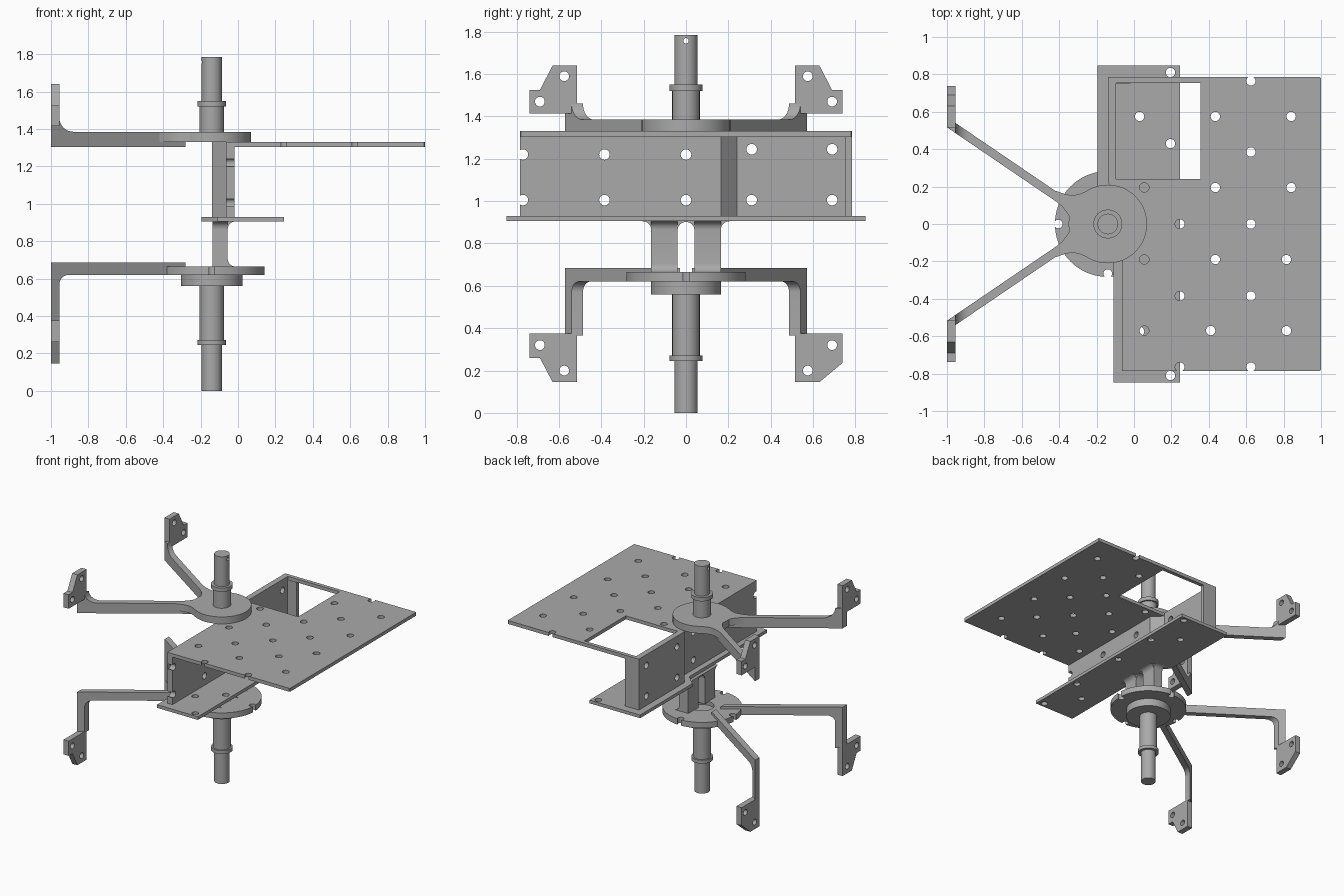
import bpy, bmesh, math
from mathutils import Vector

if "Cube" in bpy.data.objects:
    bpy.data.objects.remove(bpy.data.objects["Cube"], do_unlink=True)

grey = bpy.data.materials.new("machined_grey")
grey.use_nodes = True
grey.diffuse_color = (0.4, 0.4, 0.4, 1)
grey.node_tree.nodes["Principled BSDF"].inputs["Base Color"].default_value = (0.4, 0.4, 0.4, 1)

AXIS_X = -0.14                      # shaft centre line
PLACE = {"x": lambda a, b, h: Vector((h, a, b)),
         "y": lambda a, b, h: Vector((a, h, b)),
         "z": lambda a, b, h: Vector((a, b, h))}


def add_prism(bm, pts, axis, lo, hi, shift=lambda v: v):
    """Extrude a 2D outline along an axis into an existing bmesh."""
    rings = [[bm.verts.new(shift(PLACE[axis](a, b, h))) for a, b in pts] for h in (lo, hi)]
    n = len(pts)
    bm.faces.new(rings[0])
    bm.faces.new(rings[1][::-1])
    for i in range(n):
        j = (i + 1) % n
        bm.faces.new((rings[0][i], rings[1][i], rings[1][j], rings[0][j]))


def finish(name, bm, smooth=True):
    bmesh.ops.recalc_face_normals(bm, faces=bm.faces)
    mesh = bpy.data.meshes.new(name)
    bm.to_mesh(mesh)
    bm.free()
    mesh.materials.append(grey)
    obj = bpy.data.objects.new(name, mesh)
    bpy.context.collection.objects.link(obj)
    bpy.ops.object.select_all(action="DESELECT")
    obj.select_set(True)
    bpy.context.view_layer.objects.active = obj
    if smooth:
        bpy.ops.object.shade_smooth_by_angle(angle=math.radians(30))
    return obj


def prism(name, pts, axis, lo, hi, shift=lambda v: v):
    bm = bmesh.new()
    add_prism(bm, pts, axis, lo, hi, shift)
    return finish(name, bm)


def arc(cx, cy, r, a0=0, a1=360, n=8):
    angles = [math.radians(a0 + (a1 - a0) * i / n) for i in range(n + 1)]
    return [(cx + r * math.cos(a), cy + r * math.sin(a)) for a in angles]


def circle(cx, cy, r, n=24):
    return arc(cx, cy, r, n=n)[:-1]


def rect(a0, a1, b0, b1):
    return [(a0, b0), (a1, b0), (a1, b1), (a0, b1)]


def cut(obj, outlines, axis, lo, hi):
    """Cut every outline through the part."""
    bm = bmesh.new()
    for pts in outlines:
        add_prism(bm, pts, axis, lo, hi)
    cutter = finish("cutter", bm, False)
    cutter.hide_render = True
    mod = obj.modifiers.new("holes", "BOOLEAN")
    mod.object, mod.operation, mod.solver = cutter, "DIFFERENCE", "EXACT"
    bpy.ops.object.select_all(action="DESELECT")
    bpy.context.view_layer.objects.active = obj
    obj.select_set(True)
    bpy.ops.object.modifier_apply(modifier=mod.name)
    bpy.data.objects.remove(cutter, do_unlink=True)


def lathe(name, profile, n=48):
    """Turned part around the shaft axis from (radius, z) steps."""
    bm = bmesh.new()
    rings = [[bm.verts.new((x, y, z)) for x, y in circle(AXIS_X, 0, r, n)] for r, z in profile]
    for low, high in zip(rings, rings[1:]):
        for i in range(n):
            j = (i + 1) % n
            bm.faces.new((low[i], low[j], high[j], high[i]))
    bm.faces.new(rings[0][::-1])
    bm.faces.new(rings[-1])
    return finish(name, bm)


# Turned shafts, collars and discs
upper = lathe("upper_shaft_and_disc", [(.21, 1.33), (.21, 1.385), (.065, 1.385), (.065, 1.52),
              (.077, 1.52), (.077, 1.55), (.055, 1.55), (.055, 1.785)])
cut(upper, [circle(0, 1.757, .013, 16)], "x", -1, 1)
lower = lathe("lower_shaft_and_disc", [(.055, 0), (.055, .245), (.077, .245), (.077, .272), (.065, .272),
              (.065, .56), (.165, .56), (.165, .62), (.283, .62), (.283, .665)])
notches = [circle(AXIS_X + .265 * math.cos(a), .265 * math.sin(a), .023)
           for a in (0, math.pi / 2, math.pi, -math.pi / 2)]
cut(lower, notches, "z", .61, .7)
cut(lower, [circle(AXIS_X, 0, .085, 32)], "z", .635, .7)

# Shelf with stepped edge, window and staggered holes
shelf = prism("shelf_plate", [(-.065, -.785), (.995, -.785), (1, -.78), (1, .78), (.995, .785),
              (-.14, .785), (-.14, .221), (-.065, .146)], "z", 1.303, 1.33)
rows = {.765: [.625], .575: [.435, .84], .385: [.625], .195: [.055, .435, .84], 0: [.245, .625],
        -.19: [.055, .435, .815], -.385: [.245, .625], -.57: [.055, .41, .815], -.765: [.245, .625]}
holes = [circle(x, y, .025) for y, xs in rows.items() for x in xs]
cut(shelf, holes + [rect(-.095, .355, .24, .755)], "z", 1.2, 1.4)

# Upright wall with a diagonal jog, and its end flange
wall = prism("upright_wall", [(-.065, -.785), (-.02, -.785), (-.02, .165), (-.095, .24), (-.095, .785),
             (-.14, .785), (-.14, .221), (-.065, .146)], "z", .93, 1.303)
wall_holes = [circle(y, z, .025) for y in (-.77, -.385, 0) for z in (1.005, 1.22)]
wall_holes += [circle(y, z, .025) for y in (.31, .69) for z in (1.005, 1.245)]
cut(wall, wall_holes, "x", -1, 1)
prism("wall_end_flange", rect(-.1, -.02, .752, .785), "z", .93, 1.303)

# Base plate under the wall
base = prism("base_plate", [(-.11, -.848), (.245, -.848), (.245, .848), (-.195, .848),
             (-.195, .2), (-.11, .115)], "z", .905, .93)
base_holes = [circle(.195, y, .025) for y in (-.81, -.43, .05, .43, .81)]
base_holes += [circle(.03, y, .025) for y in (-.575, .575)]
cut(base, base_holes, "z", .8, 1)

# Twin pillars, flared at the top, joined by a rounded slot head
pillar = [(-.135, .66), (-.015, .66)] + arc(-.015, .705, .04, 270, 180) \
    + arc(-.015, .865, .04, 180, 90) + [(-.135, .905)]
flare = [(.15, .905), (.15, .865)] + arc(.205, .865, .04, 180, 90) + [(.205, .905)]
for side, word in ((1, "back"), (-1, "front")):
    prism(word + "_pillar", pillar, "y", side * .04, side * .165)
    prism(word + "_pillar_flare", [(side * y, z) for y, z in flare], "x", -.135, -.055)
prism("slot_head", [(-.04, .905), (-.04, .862)] + arc(0, .862, .04, 180, 0) + [(.04, .905)],
      "x", -.135, -.055)

# Splayed arms, mirrored front to back
upper_arm = [(-.28, 1.385), (-.28, 1.305), (-1, 1.305), (-1, 1.46)] + arc(-.88, 1.46, .075, 180, 270)
lower_arm = [(-.28, .685), (-1, .685), (-1, .365), (-.955, .365)] + arc(-.905, .57, .05, 180, 90) + [(-.28, .62)]
web = [(-.43, .131), (-.38, .09), (-.345, .04), (-.25, .04), (-.25, .178),
       (-.29, .16), (-.33, .153), (-.37, .16), (-.42, .178)]
upper_foot = [(.515, 1.415), (.738, 1.415), (.738, 1.525), (.69, 1.525), (.63, 1.64), (.515, 1.64)]
lower_feet = {1: [(.515, .145), (.63, .145), (.738, .235), (.738, .375), (.515, .375)],
              -1: [(.515, .145), (.63, .145), (.69, .26), (.738, .26), (.738, .375), (.515, .375)]}
for side, word in ((1, "back"), (-1, "front")):
    def splay(v, s=side):
        return Vector((v.x, s * (v.y - .68 * (v.x + .2)), v.z))

    prism(word + "_upper_arm", upper_arm, "y", -.027, .027, splay)
    prism(word + "_lower_arm", lower_arm, "y", -.027, .027, splay)
    prism(word + "_upper_arm_web", [(x, side * y) for x, y in web], "z", 1.33, 1.385)
    for level, foot, spots in (("upper", upper_foot, [(.575, 1.59), (.69, 1.47)]),
                               ("lower", lower_feet[side], [(.575, .2), (.69, .32)])):
        pad = prism(f"{word}_{level}_foot", [(side * y, z) for y, z in foot], "x", -1, -.955)
        cut(pad, [circle(side * y, z, .023) for y, z in spots], "x", -1.2, -.8)
